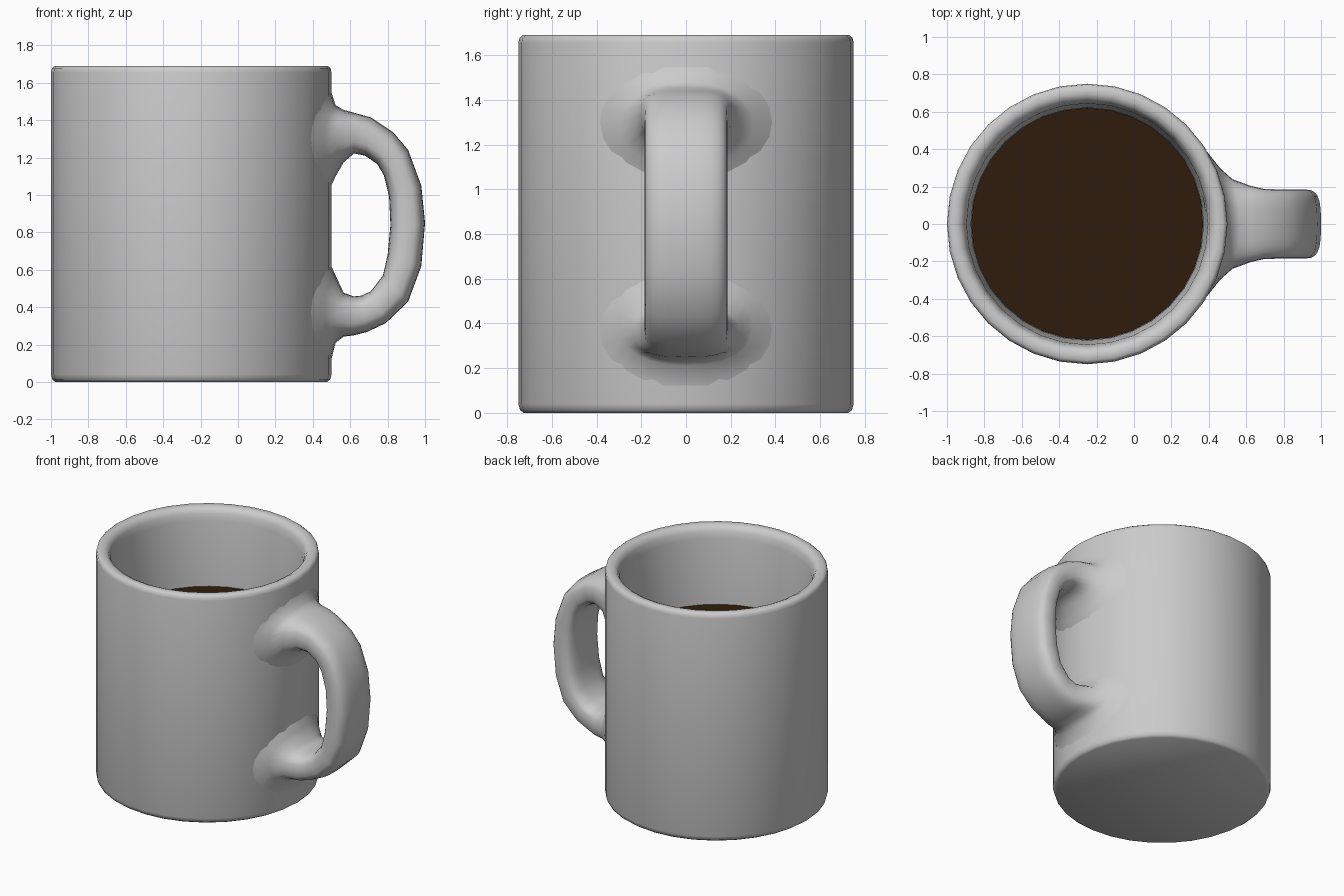
import bpy
from math import sin, cos, pi, sqrt, copysign

if "Cube" in bpy.data.objects:
    bpy.data.objects.remove(bpy.data.objects["Cube"])

CX, R, SIDES = -0.25, 0.75, 32


def make(name, verts, faces, angle=60):
    mesh = bpy.data.meshes.new(name)
    mesh.from_pydata(verts, [], faces)
    obj = bpy.data.objects.new(name, mesh)
    bpy.context.collection.objects.link(obj)
    bpy.ops.object.select_all(action='DESELECT')
    obj.select_set(True)
    bpy.context.view_layer.objects.active = obj
    bpy.ops.object.mode_set(mode='EDIT')
    bpy.ops.mesh.select_all(action='SELECT')
    bpy.ops.mesh.normals_make_consistent(inside=False)
    bpy.ops.object.mode_set(mode='OBJECT')
    bpy.ops.object.shade_smooth_by_angle(angle=angle * pi / 180)
    return obj


def skin(rings):
    """Join equal-sized rings into a closed tube with capped ends."""
    n = len(rings[0])
    verts = [p for ring in rings for p in ring]
    faces = [(i * n + j, i * n + (j + 1) % n, (i + 1) * n + (j + 1) % n, (i + 1) * n + j)
             for i in range(len(rings) - 1) for j in range(n)]
    faces += [tuple(range(n))[::-1], tuple(range(len(verts) - n, len(verts)))]
    return verts, faces


def circle(r, z):
    return [(CX + r * cos(2 * pi * i / SIDES), r * sin(2 * pi * i / SIDES), z)
            for i in range(SIDES)]


# Cup body: outer wall, rounded rim, tapering inner wall and floor
profile = [(0.725, 0), (0.742, 0.012), (0.75, 0.04), (0.75, 1.655), (0.745, 1.678),
           (0.73, 1.69), (0.695, 1.69), (0.67, 1.678), (0.655, 1.65), (0.645, 1.6),
           (0.622, 1.12), (0.61, 0.2), (0.56, 0.12)]
make("cup_body", *skin([circle(r, z) for r, z in profile]), angle=50)

# Coffee surface
coffee = make("coffee", circle(0.62, 1.125), [tuple(range(SIDES))])
mat = bpy.data.materials.new("coffee_brown")
mat.diffuse_color = (0.03, 0.012, 0.004, 1)
mat.use_nodes = True
mat.node_tree.nodes["Principled BSDF"].inputs["Base Color"].default_value = mat.diffuse_color
coffee.data.materials.append(mat)


# Handle: rounded-box sections, flaring onto the cup wall at both roots
N = 24


def unit(i, power):
    c, s = cos(2 * pi * i / N), sin(2 * pi * i / N)
    return (copysign(abs(c) ** (2 / power), c), copysign(abs(s) ** (2 / power), s))


def root_ring(offset, zc, half_h, half_w, power):
    ring = []
    for i in range(N):
        u, v = unit(i, power)
        y = half_w * v
        ring.append((CX + sqrt(R * R - y * y) + offset, y, zc + half_h * u))
    return ring


def arc_ring(outer, inner, half_w):
    ring = []
    for i in range(N):
        u, v = unit(i, 3.2)
        a, b = (1 + u) / 2, (1 - u) / 2
        ring.append((outer[0] * a + inner[0] * b, half_w * v, outer[1] * a + inner[1] * b))
    return ring


arc = [((0.62, 1.44), (0.62, 1.222), 0.205), ((0.71, 1.415), (0.68, 1.21), 0.187),
       ((0.83, 1.335), (0.745, 1.165), 0.185), ((0.91, 1.24), (0.78, 1.105), 0.185),
       ((0.98, 1.05), (0.808, 0.99), 0.185), ((1.0, 0.85), (0.815, 0.84), 0.185),
       ((0.98, 0.62), (0.80, 0.68), 0.185), ((0.91, 0.43), (0.775, 0.57), 0.185),
       ((0.79, 0.315), (0.71, 0.485), 0.185), ((0.69, 0.268), (0.66, 0.462), 0.187),
       ((0.62, 0.25), (0.62, 0.458), 0.205)]
top = [(-0.03, 1.31, 0.32, 0.46, 2), (-0.001, 1.30, 0.25, 0.38, 2),
       (0.022, 1.29, 0.19, 0.30, 2.2), (0.065, 1.315, 0.14, 0.24, 2.6)]
low = [(0.065, 0.36, 0.117, 0.24, 2.6), (0.022, 0.39, 0.18, 0.30, 2.2),
       (-0.001, 0.37, 0.25, 0.38, 2), (-0.03, 0.36, 0.32, 0.46, 2)]


def flip(ring):
    """Mirror the section vertically so lower roots line up with the arc."""
    zs = [p[2] for p in ring]
    m = max(zs) + min(zs)
    return [(x, y, m - z) for x, y, z in ring]


rings = [root_ring(*t) for t in top] + [arc_ring(*a) for a in arc] \
    + [flip(root_ring(*t)) for t in low]
make("handle", *skin(rings), angle=75)
